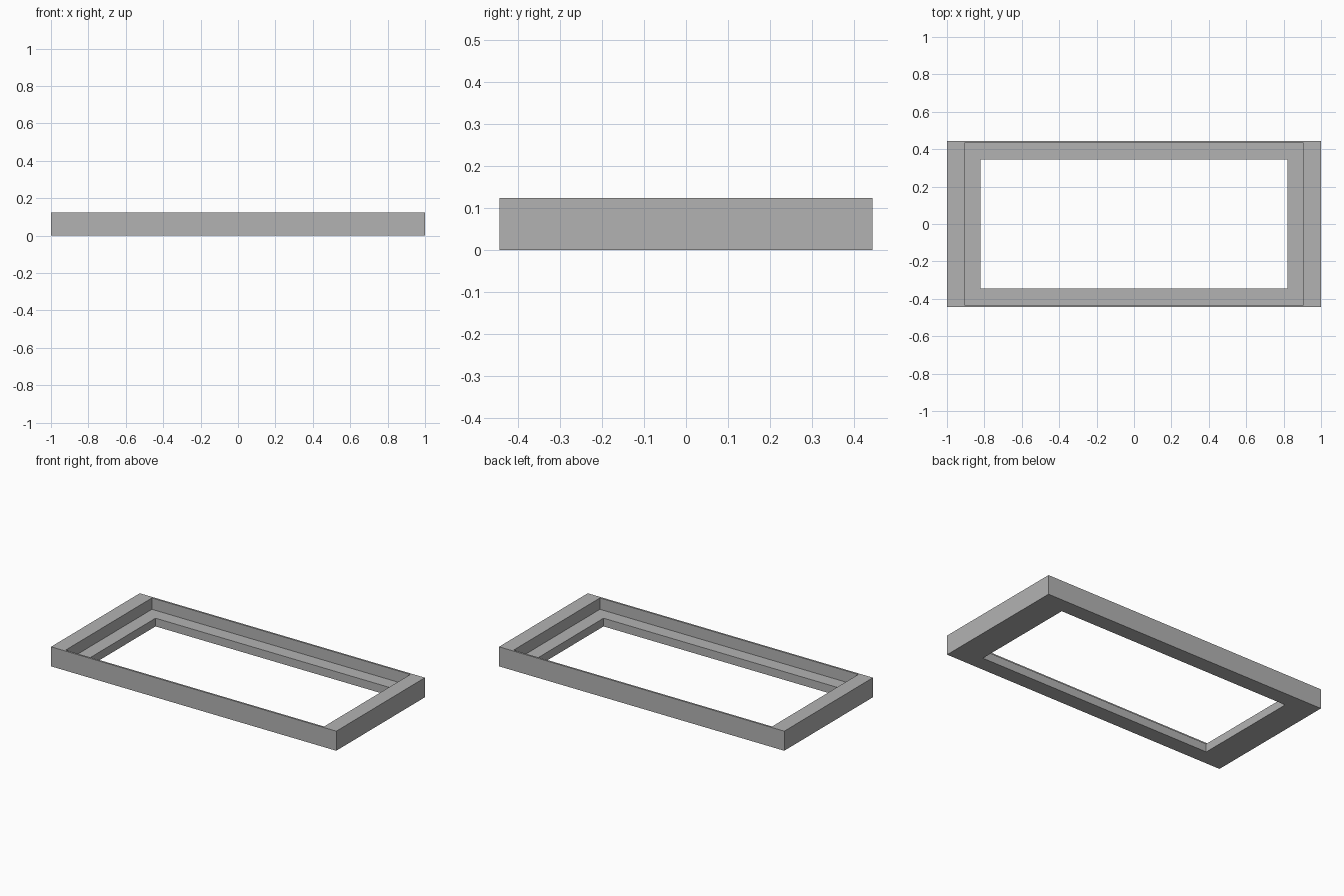
import bpy
import bmesh

cube = bpy.data.objects.get("Cube")
if cube:
    bpy.data.objects.remove(cube, do_unlink=True)

grey = bpy.data.materials.new("mid grey")
grey.use_nodes = True
colour = (0.45, 0.45, 0.45, 1)
grey.diffuse_color = colour
grey.node_tree.nodes["Principled BSDF"].inputs["Base Color"].default_value = colour

HEIGHT, LEDGE = 0.124, 0.052
OUTER, RECESS, OPENING = (1.0, 0.444), (0.906, 0.432), (0.82, 0.345)

# Rectangular rings of the stepped section, ordered around the section
section = [(OUTER, 0), (OUTER, HEIGHT), (RECESS, HEIGHT),
           (RECESS, LEDGE), (OPENING, LEDGE), (OPENING, 0)]
corners = [(-1, -1), (1, -1), (1, 1), (-1, 1)]

# Frame with a recessed ledge around the opening
bm = bmesh.new()
rings = [[bm.verts.new((sx * w, sy * d, z)) for sx, sy in corners]
         for (w, d), z in section]
for i, ring in enumerate(rings):
    following = rings[(i + 1) % len(rings)]
    for j in range(4):
        k = (j + 1) % 4
        bm.faces.new((ring[j], ring[k], following[k], following[j]))
bmesh.ops.recalc_face_normals(bm, faces=bm.faces)

mesh = bpy.data.meshes.new("stepped_frame")
bm.to_mesh(mesh)
bm.free()
mesh.materials.append(grey)
frame = bpy.data.objects.new("stepped_frame", mesh)
bpy.context.collection.objects.link(frame)
